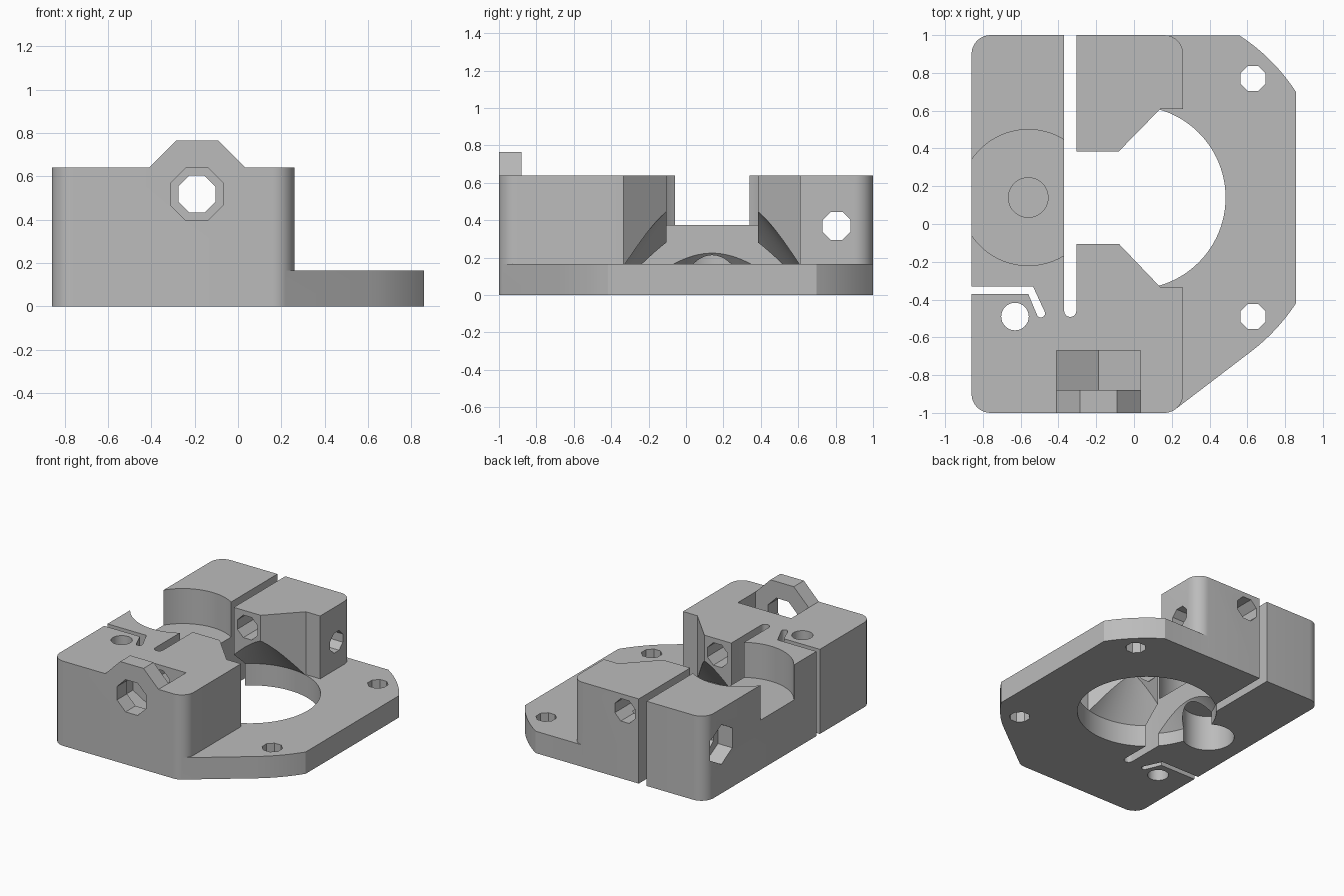
import bpy, bmesh
from math import cos, sin, pi, radians
from mathutils import Vector

if "Cube" in bpy.data.objects:
    bpy.data.objects.remove(bpy.data.objects["Cube"])

grey = bpy.data.materials.new("plain grey")
grey.use_nodes = True
grey.diffuse_color = (0.5, 0.5, 0.5, 1)
grey.node_tree.nodes["Principled BSDF"].inputs["Base Color"].default_value = (0.5, 0.5, 0.5, 1)


def arc(cx, cy, r, a, b, n=8):
    """Points along an arc, angles in degrees."""
    return [(cx + r * cos(radians(a + (b - a) * i / n)),
             cy + r * sin(radians(a + (b - a) * i / n))) for i in range(n + 1)]


def ring(cx, cy, r, n=64, start=0):
    return arc(cx, cy, r, start, start + 360, n)[:-1]


def octagon(cx, cy, apothem):
    return ring(cx, cy, apothem / cos(pi / 8), 8, 22.5)


def to_object(name, bm):
    bmesh.ops.recalc_face_normals(bm, faces=bm.faces)
    mesh = bpy.data.meshes.new(name)
    bm.to_mesh(mesh)
    bm.free()
    mesh.materials.append(grey)
    ob = bpy.data.objects.new(name, mesh)
    bpy.context.collection.objects.link(ob)
    return ob


def prism(name, pts, lo, hi, axis="z"):
    """Extrude a flat profile between two positions on an axis."""
    place = {"x": lambda a, b, t: (t, a, b),
             "y": lambda a, b, t: (a, t, b),
             "z": lambda a, b, t: (a, b, t)}[axis]
    bm = bmesh.new()
    low = [bm.verts.new(place(a, b, lo)) for a, b in pts]
    top = [bm.verts.new(place(a, b, hi)) for a, b in pts]
    bm.faces.new(low)
    bm.faces.new(top)
    for i in range(len(pts)):
        j = (i + 1) % len(pts)
        bm.faces.new((low[i], low[j], top[j], top[i]))
    return to_object(name, bm)


def turned(name, cx, cy, profile, keep, split=-0.335, n=96):
    """Revolve (radius, z) steps and keep one side of the split plane."""
    bm = bmesh.new()
    loops = [[bm.verts.new((x, y, z)) for x, y in ring(cx, cy, r, n)] for r, z in profile]
    bm.faces.new(loops[0])
    bm.faces.new(loops[-1])
    for a, b in zip(loops, loops[1:]):
        for i in range(n):
            j = (i + 1) % n
            bm.faces.new((a[i], a[j], b[j], b[i]))
    cut = bmesh.ops.bisect_plane(bm, geom=bm.verts[:] + bm.edges[:] + bm.faces[:],
                                 plane_co=Vector((split, 0, 0)),
                                 plane_no=Vector((-keep, 0, 0)), clear_outer=True)
    rim = [e for e in cut["geom_cut"] if isinstance(e, bmesh.types.BMEdge)]
    bmesh.ops.holes_fill(bm, edges=rim, sides=0)
    return to_object(name, bm)


def combine(target, tool, operation="DIFFERENCE"):
    tool.hide_render = True
    mod = target.modifiers.new("shape", "BOOLEAN")
    mod.operation, mod.solver, mod.object = operation, "EXACT", tool
    bpy.ops.object.select_all(action="DESELECT")
    target.select_set(True)
    bpy.context.view_layer.objects.active = target
    bpy.ops.object.modifier_apply(modifier=mod.name)
    bpy.data.objects.remove(tool)


# Shared rounded corners
front_left = arc(-0.76, -0.9, 0.1, 180, 270)
front_right = arc(0.16, -0.9, 0.1, -90, -53)
back_left = arc(-0.76, 0.9, 0.1, 90, 180)

# Motor plate
body = prism("extruder_body", front_left + front_right
             + arc(0, 0.14, 1.024, -53, -33) + arc(0, 0.14, 1.024, 33, 57) + back_left,
             0, 0.165)

# Tall block with the flared opening
block = prism("block", front_left + front_right + arc(0.16, -0.9, 0.1, -53, 0)[1:]
              + [(0.26, -0.335), (0.14, -0.335), (-0.08, -0.105), (-0.335, -0.105),
                 (-0.335, 0.385), (-0.08, 0.385), (0.14, 0.61), (0.26, 0.61)]
              + arc(0.16, 0.9, 0.1, 0, 90) + back_left, 0, 0.64)
combine(body, block, "UNION")

# Raised lug over the front inlet
lug = prism("lug", [(-0.41, 0.55), (0.035, 0.55), (0.035, 0.64), (-0.09, 0.765),
                    (-0.285, 0.765), (-0.41, 0.64)], -1, -0.88, "y")
combine(body, lug, "UNION")

# Motor opening, coned inside the block and lower under the clamp arm
combine(body, turned("motor_cone", 0, 0.14,
                     [(0.485, -0.1), (0.485, 0.165), (0.02, 0.74)], 1))
combine(body, turned("arm_relief", 0, 0.14,
                     [(0.485, -0.1), (0.485, 0.1), (0.3, 0.3)], -1))

# Bearing pocket, its bolt hole, and the bolt head recess underneath
combine(body, turned("bearing_pocket", -0.56, 0.14, [(0.36, 0.375), (0.36, 0.8)], -1))
combine(body, prism("axle_hole", ring(-0.56, 0.14, 0.105, 48), 0.29, 0.5))
combine(body, prism("bolt_recess", ring(-0.56, 0.14, 0.18, 48), -0.1, 0.27))

# Long slot that frees the clamp arm
combine(body, prism("long_slot", [(-0.305, 1.1), (-0.37, 1.1)]
                    + arc(-0.3375, -0.46, 0.0325, 180, 360), -0.1, 0.9))

# Short bent slot that makes the hinge
combine(body, prism("hinge_slot", [(-0.95, -0.33), (-0.95, -0.37), (-0.56, -0.37)]
                    + arc(-0.493, -0.473, 0.022, 205, 385) + [(-0.535, -0.33)], -0.1, 0.9))

# Mounting screw holes
for y in (0.77, -0.49):
    combine(body, prism("screw_hole", octagon(0.63, y, 0.067), -0.1, 0.4))
combine(body, prism("block_screw_hole", ring(-0.63, -0.49, 0.073, 32), -0.1, 0.9))

# Filament path with wide inlet and hexagonal nut trap
combine(body, prism("filament_hole", octagon(-0.19, 0.518, 0.085), -0.75, 1.1, "y"))
combine(body, prism("inlet", octagon(-0.19, 0.518, 0.122), -1.1, -0.8, "y"))
hexagon = ring(-0.1875, 0.518, 0.257, 6, 30)
trap = [(x, 0.95 if z > 0.52 else z) for x, z in hexagon if z < 0.7]
combine(body, prism("nut_trap", trap, -0.88, -0.67, "y"))

# Clamp screw hole and its nut recess
combine(body, prism("clamp_hole", octagon(0.805, 0.37, 0.075), -1, 0.5, "x"))
combine(body, prism("clamp_nut", ring(0.805, 0.37, 0.15, 6, 30), -1, -0.74, "x"))

# Smooth curved walls, crisp edges
bpy.ops.object.select_all(action="DESELECT")
body.select_set(True)
bpy.context.view_layer.objects.active = body
bpy.ops.object.shade_smooth_by_angle(angle=radians(25))
